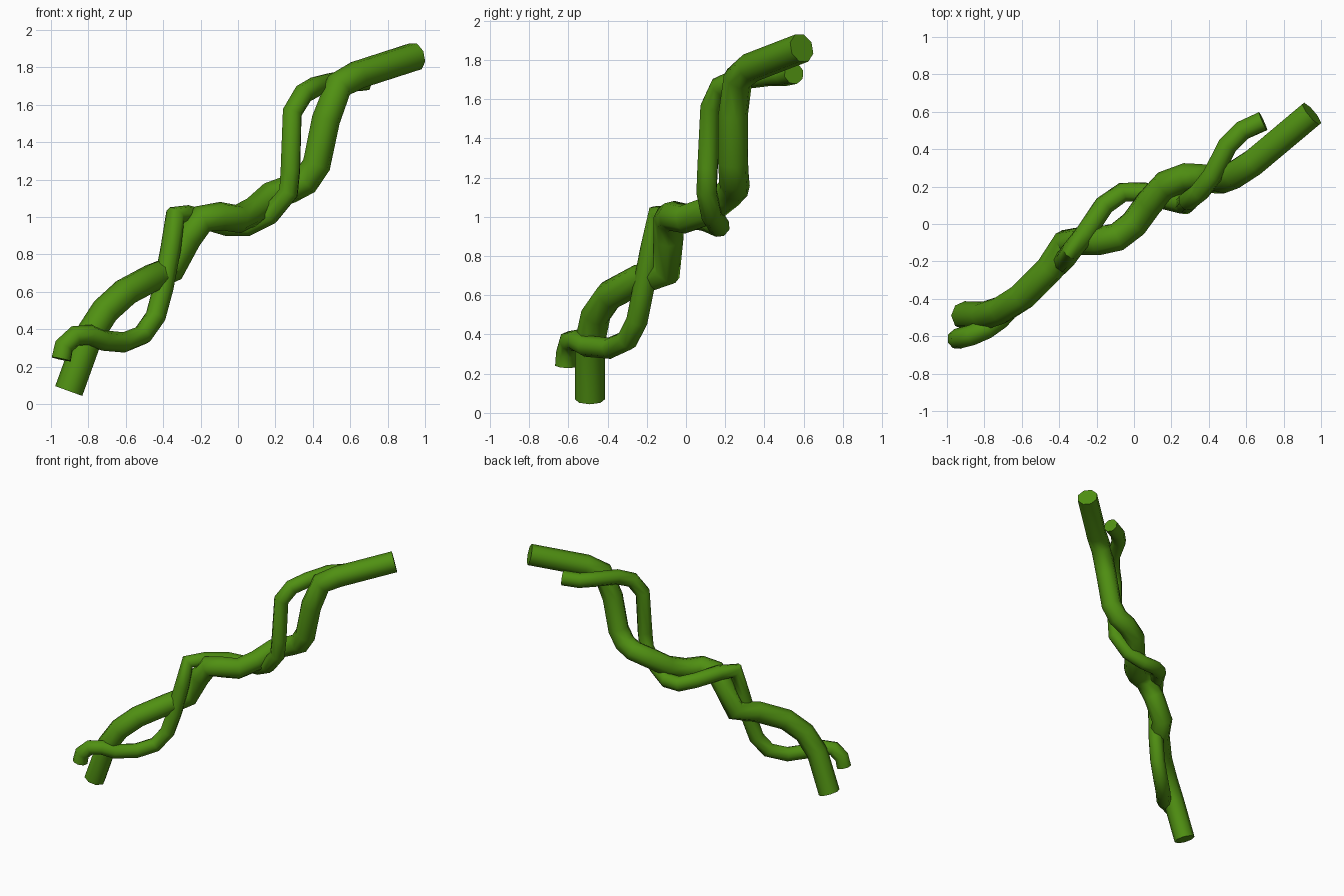
import bpy, math

green = bpy.data.materials.new("vine_green")
green.diffuse_color = (0.08, 0.28, 0.006, 1)


def vine(name, path, radius):
    """Eight-sided capped tube following a polyline of (x, y, z, scale)."""
    cu = bpy.data.curves.new(name, 'CURVE')
    cu.dimensions = '3D'
    cu.bevel_depth = radius
    cu.bevel_resolution = 2
    cu.use_fill_caps = True
    sp = cu.splines.new('POLY')
    sp.points.add(len(path) - 1)
    for p, co in zip(sp.points, path):
        p.co = (*co[:3], 1)
        p.radius = co[3] if len(co) > 3 else 1
    ob = bpy.data.objects.new(name, cu)
    bpy.context.collection.objects.link(ob)
    bpy.ops.object.select_all(action='DESELECT')
    ob.select_set(True)
    bpy.context.view_layer.objects.active = ob
    bpy.ops.object.convert(target='MESH')
    ob = bpy.context.object
    ob.data.materials.clear()
    ob.data.materials.append(green)
    bpy.ops.object.shade_smooth_by_angle(angle=math.radians(50))
    return ob


# thick main stem
vine("main_stem", [
    (-0.905, -0.49, 0.07), (-0.80, -0.49, 0.36), (-0.71, -0.46, 0.50),
    (-0.60, -0.39, 0.60), (-0.45, -0.24, 0.68), (-0.36, -0.10, 0.72),
    (-0.27, -0.09, 0.89), (-0.19, -0.09, 0.99), (-0.09, -0.07, 1.005),
    (0.00, 0.00, 0.99), (0.08, 0.11, 1.03), (0.17, 0.21, 1.11),
    (0.28, 0.25, 1.15), (0.36, 0.245, 1.19), (0.42, 0.24, 1.28),
    (0.47, 0.24, 1.52), (0.54, 0.265, 1.705), (0.64, 0.33, 1.76),
    (0.95, 0.59, 1.86)], 0.077)

# thin stem twisting around it
vine("twisting_stem", [
    (-0.945, -0.615, 0.24), (-0.93, -0.61, 0.31), (-0.87, -0.595, 0.365),
    (-0.79, -0.56, 0.37), (-0.72, -0.51, 0.34), (-0.61, -0.39, 0.33),
    (-0.51, -0.30, 0.37), (-0.44, -0.25, 0.47), (-0.40, -0.22, 0.62),
    (-0.36, -0.18, 0.83), (-0.335, -0.145, 1.01), (-0.26, -0.05, 1.01),
    (-0.16, 0.10, 0.98), (-0.06, 0.17, 0.95), (0.05, 0.17, 0.95),
    (0.17, 0.13, 1.01), (0.27, 0.105, 1.13), (0.28, 0.11, 1.25),
    (0.29, 0.125, 1.56), (0.35, 0.17, 1.66), (0.42, 0.26, 1.70),
    (0.50, 0.42, 1.72), (0.58, 0.50, 1.72), (0.69, 0.55, 1.73)], 0.055)
